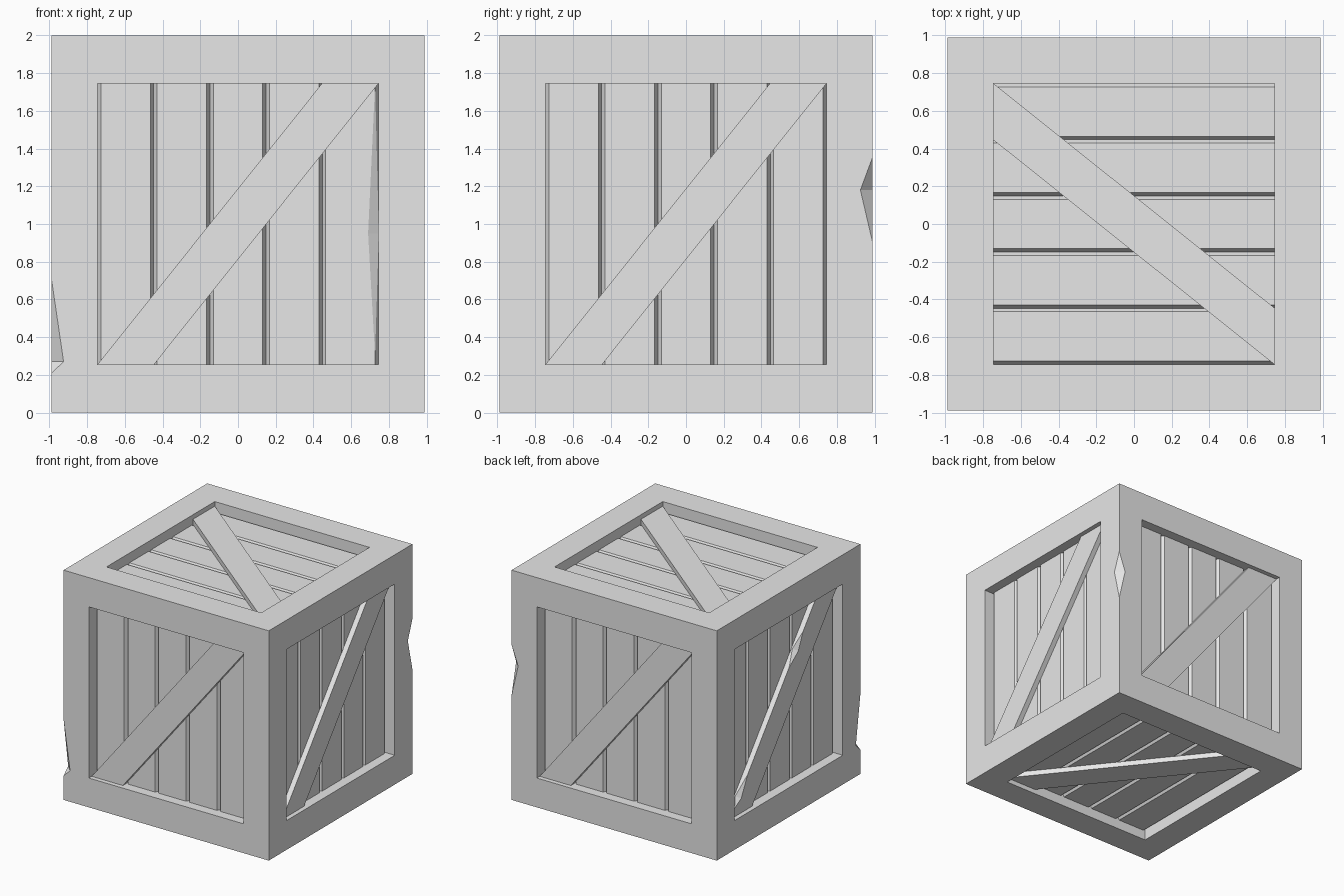
import bpy
import bmesh
from math import copysign
from mathutils import Matrix, Vector

if "Cube" in bpy.data.objects:
    bpy.data.objects.remove(bpy.data.objects["Cube"], do_unlink=True)

HALF = Vector((0.988, 0.988, 1.0))   # half size of the crate
OPEN = 0.745                         # half width of each opening
FLOOR, PLANK, BRACE = -0.115, -0.085, -0.04   # depths below the frame
CENTRE = Vector((0, 0, 1))

grey = bpy.data.materials.new("plain_grey")
grey.use_nodes = True
grey.diffuse_color = (0.8, 0.8, 0.8, 1)
grey.node_tree.nodes["Principled BSDF"].inputs["Base Color"].default_value = (0.8, 0.8, 0.8, 1)


def make_object(name, bm, matrix):
    bmesh.ops.recalc_face_normals(bm, faces=bm.faces)
    mesh = bpy.data.meshes.new(name)
    bm.to_mesh(mesh)
    bm.free()
    mesh.materials.append(grey)
    obj = bpy.data.objects.new(name, mesh)
    obj.matrix_world = matrix
    bpy.context.collection.objects.link(obj)
    return obj


def prism(bm, profile, sweep):
    face = bm.faces.new([bm.verts.new(p) for p in profile])
    new = bmesh.ops.extrude_face_region(bm, geom=[face], use_keep_orig=True)
    verts = [g for g in new["geom"] if isinstance(g, bmesh.types.BMVert)]
    bmesh.ops.translate(bm, verts=verts, vec=sweep)


def chip(obj, a, b, c, d):
    """Break edge a-b of the object, down to the line c-d."""
    a, b, c, d = map(Vector, (a, b, c, d))
    outer = (a + b) - (c + d) / 2
    bm = bmesh.new()
    for p in (a, b, c + (c - d), d + (d - c), outer):
        bm.verts.new(p)
    bmesh.ops.convex_hull(bm, input=bm.verts)
    cutter = make_object("chip_cutter", bm, obj.matrix_world.copy())
    cutter.hide_render = True
    mod = obj.modifiers.new("chip", "BOOLEAN")
    mod.operation = "DIFFERENCE"
    mod.solver = "EXACT"
    mod.object = cutter
    bpy.context.view_layer.update()
    graph = bpy.context.evaluated_depsgraph_get()
    result = bpy.data.meshes.new_from_object(obj.evaluated_get(graph))
    obj.modifiers.clear()
    obj.data = result
    bpy.data.objects.remove(cutter, do_unlink=True)


# Frame: a box with a square pocket sunk into every side
bm = bmesh.new()
bmesh.ops.create_cube(bm, size=2)
bmesh.ops.scale(bm, vec=HALF, verts=bm.verts)
sides = list(bm.faces)
bmesh.ops.inset_individual(bm, faces=sides, thickness=0.24)
for face in sides:
    normal = face.normal.copy()
    for v in face.verts:
        for i in range(3):
            if abs(normal[i]) < 0.5:
                v.co[i] = copysign(OPEN, v.co[i])
for face in bmesh.ops.extrude_discrete_faces(bm, faces=sides)["faces"]:
    face.normal_update()
    bmesh.ops.translate(bm, verts=face.verts, vec=face.normal * FLOOR)
frame = make_object("frame", bm, Matrix.Translation(CENTRE))

# Broken corners of the frame: sign of the corner, top, bottom, deepest height
for s, top, low, mid in ((1, 0.35, -0.09, 0.18), (-1, -0.3, -0.79, -0.73)):
    e, n = s * HALF.x, s * 0.925
    chip(frame, (e, e, top), (e, e, low), (n, e, mid), (e, n, mid))

# Panels: each side has its own across, up and outward directions
X, Y, Z = Vector((1, 0, 0)), Vector((0, 1, 0)), Vector((0, 0, 1))
panels = {"front": (X, Z), "left": (Y, Z), "back": (-X, Z),
          "right": (-Y, Z), "top": (-Y, X), "bottom": (X, -Y)}
planks, braces = {}, {}
for name, (u, v) in panels.items():
    n = u.cross(v)
    dist = abs(n.dot(HALF))
    matrix = Matrix((u, v, n)).transposed().to_4x4()
    matrix.translation = CENTRE + n * dist

    # Five planks with bevelled long edges
    bm = bmesh.new()
    width = 2 * OPEN / 5
    for i in range(5):
        a = -OPEN + i * width
        b, bevel = a + width, 0.018
        prism(bm, [(a, -OPEN, FLOOR), (b, -OPEN, FLOOR),
                   (b - bevel, -OPEN, PLANK), (a + bevel, -OPEN, PLANK)],
              (0, 2 * OPEN, 0))
    planks[name] = make_object(name + "_planks", bm, matrix)

    # Diagonal brace, cut flush with the frame at both ends
    bm = bmesh.new()
    end = OPEN - 0.3
    prism(bm, [(-OPEN, -OPEN, PLANK), (-end, -OPEN, PLANK),
               (OPEN, OPEN, PLANK), (end, OPEN, PLANK)],
          (0, 0, BRACE - PLANK))
    braces[name] = make_object(name + "_brace", bm, matrix)

# Worn edge on the last front plank
edge = OPEN - 0.018
chip(planks["front"], (edge, 0.74, PLANK), (edge, -0.7, PLANK),
     (0.69, -0.05, PLANK), (0.738, -0.05, FLOOR + 0.002))

# Splinters along the upper edge of the right brace
start = Vector((-OPEN, -OPEN, BRACE))
run = Vector((OPEN - 0.3, OPEN, BRACE)) - start
inward = Vector((run.y, -run.x, 0)).normalized() * 0.04
for t0, t1, t2 in ((0.68, 0.76, 0.84), (0.05, 0.1, 0.2)):
    deep = start + run * t1
    chip(braces["right"], start + run * t0, start + run * t2,
         deep + inward, deep - Z * 0.035)
